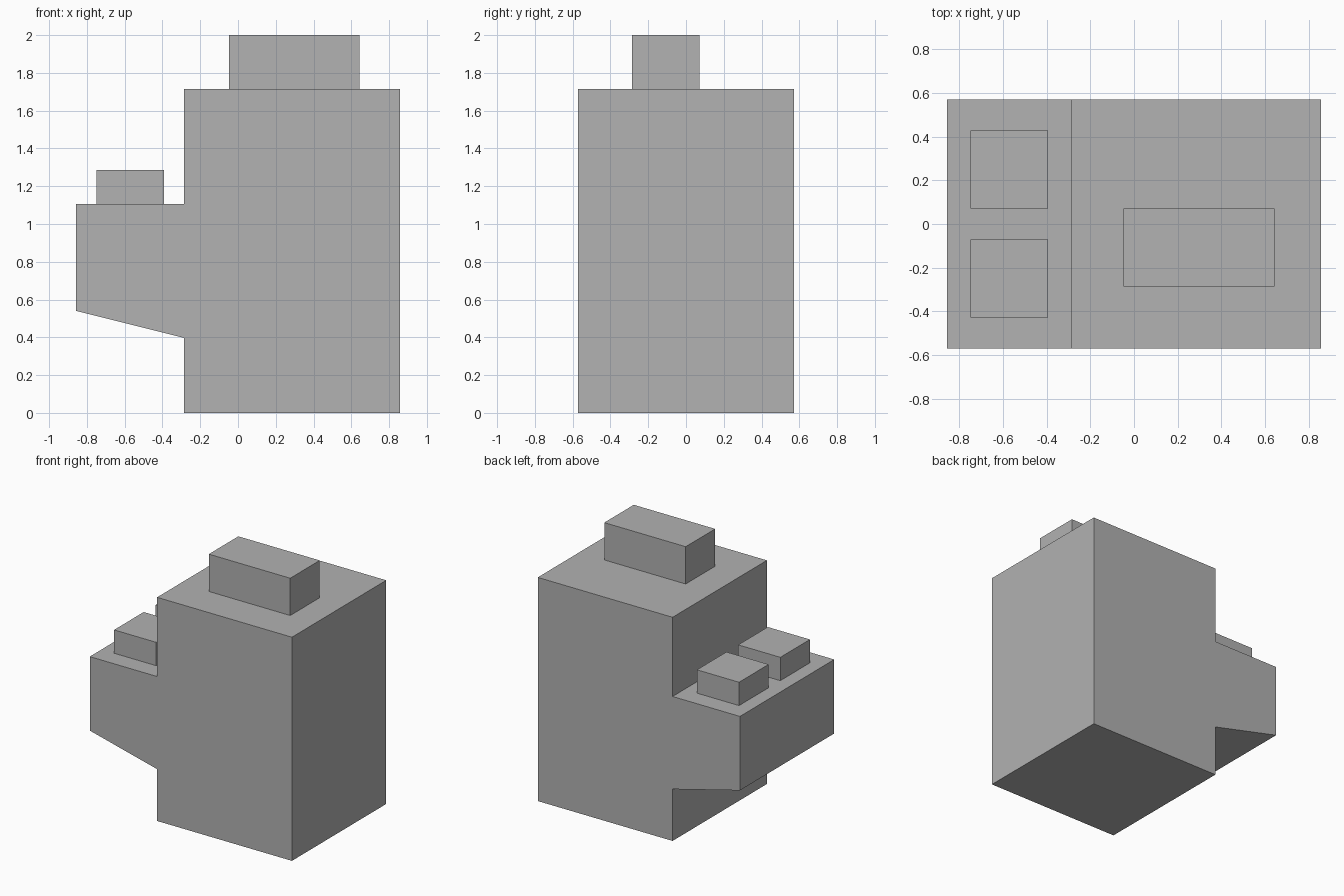
import bpy
import bmesh
from mathutils import Vector

cube = bpy.data.objects.get("Cube")
if cube:
    bpy.data.objects.remove(cube, do_unlink=True)

grey = bpy.data.materials.new("plain_grey")
grey.use_nodes = True
grey.diffuse_color = (0.445, 0.445, 0.445, 1)
grey.node_tree.nodes["Principled BSDF"].inputs["Base Color"].default_value = grey.diffuse_color


def prism(name, profile, y0, y1):
    """Extrude a closed x-z profile from y0 to y1."""
    bm = bmesh.new()
    front = bm.faces.new([bm.verts.new((x, y0, z)) for x, z in profile])
    result = bmesh.ops.extrude_face_region(bm, geom=[front], use_keep_orig=True)
    moved = [v for v in result["geom"] if isinstance(v, bmesh.types.BMVert)]
    bmesh.ops.translate(bm, verts=moved, vec=Vector((0, y1 - y0, 0)))
    bmesh.ops.recalc_face_normals(bm, faces=bm.faces)
    mesh = bpy.data.meshes.new(name)
    bm.to_mesh(mesh)
    bm.free()
    mesh.materials.append(grey)
    obj = bpy.data.objects.new(name, mesh)
    bpy.context.collection.objects.link(obj)
    return obj


def box(name, x0, x1, y0, y1, z0, z1):
    return prism(name, [(x0, z0), (x1, z0), (x1, z1), (x0, z1)], y0, y1)


# Tall body with the overhanging side shelf in one profile
body_profile = [(-0.286, 0), (0.857, 0), (0.857, 1.714), (-0.286, 1.714),
                (-0.286, 1.107), (-0.857, 1.107), (-0.857, 0.54), (-0.286, 0.397)]
prism("body_with_shelf", body_profile, -0.571, 0.571)

# Block on the roof
box("top_block", -0.047, 0.643, -0.286, 0.071, 1.714, 2.0)

# Pair of blocks on the shelf
for side, y in (("front", -0.25), ("back", 0.25)):
    box(side + "_shelf_block", -0.75, -0.393, y - 0.179, y + 0.179, 1.107, 1.286)
